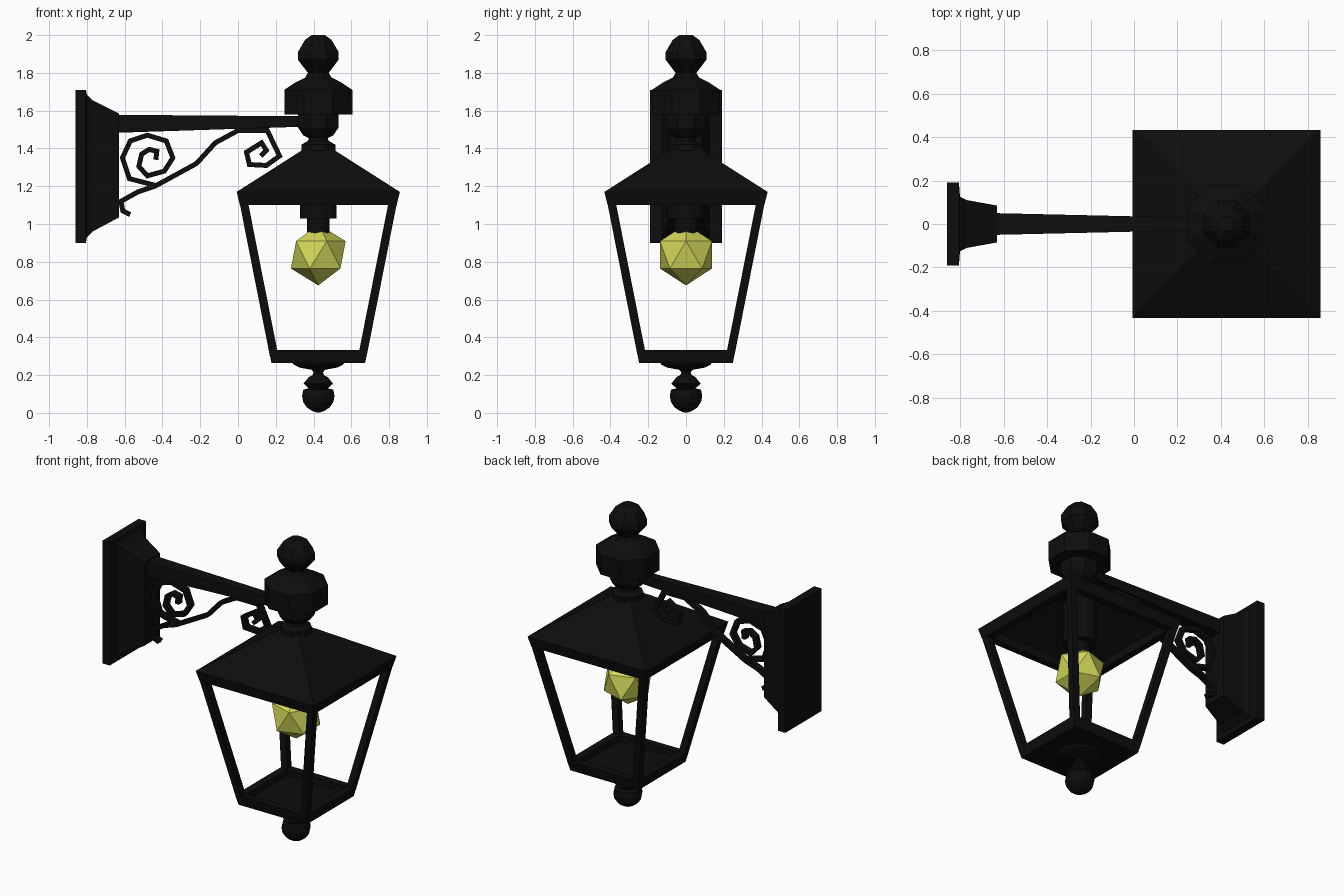
import bpy, bmesh
from math import pi, cos, sin
from mathutils import Vector

if "Cube" in bpy.data.objects:
    bpy.data.objects.remove(bpy.data.objects["Cube"])

CX = 0.425  # lantern axis


def material(name, rgb):
    m = bpy.data.materials.new(name)
    m.diffuse_color = (*rgb, 1)
    m.use_nodes = True
    m.node_tree.nodes["Principled BSDF"].inputs["Base Color"].default_value = m.diffuse_color
    return m


BLACK = material("black_iron", (0.004, 0.004, 0.004))
YELLOW = material("bulb_yellow", (0.65, 0.68, 0.1))


def loft(name, rings, closed=False, mat=BLACK):
    """Skin a list of equal-length vertex rings; cap ends or close the loop."""
    bm = bmesh.new()
    rows = [[bm.verts.new(p) for p in ring] for ring in rings]
    n = len(rows[0])
    pairs = list(zip(rows, rows[1:]))
    if closed:
        pairs.append((rows[-1], rows[0]))
    else:
        bm.faces.new(rows[0])
        bm.faces.new(rows[-1])
    for a, b in pairs:
        for i in range(n):
            j = (i + 1) % n
            bm.faces.new((a[i], a[j], b[j], b[i]))
    bmesh.ops.recalc_face_normals(bm, faces=bm.faces)
    me = bpy.data.meshes.new(name)
    bm.to_mesh(me)
    bm.free()
    ob = bpy.data.objects.new(name, me)
    bpy.context.collection.objects.link(ob)
    me.materials.append(mat)
    return ob


def turned(name, profile, sides=8, closed=False):
    """Revolve (half width, z) points about the lantern axis, flats facing the axes."""
    k = 1 / cos(pi / sides)
    rings = [[(CX + r * k * cos(2 * pi * (i + .5) / sides),
               r * k * sin(2 * pi * (i + .5) / sides), z) for i in range(sides)]
             for r, z in profile]
    return loft(name, rings, closed)


def beam(name, sections):
    """Rectangular sections (x, half depth, z low, z high) along x."""
    return loft(name, [[(x, -h, a), (x, h, a), (x, h, b), (x, -h, b)]
                       for x, h, a, b in sections])


def ribbon(name, pts, width=0.026, depth=0.04):
    """Flat bar following an (x, z) path with mitred corners."""
    pts = [Vector(p) for p in pts]
    rings = []
    for i, p in enumerate(pts):
        d1 = (p - pts[i - 1]).normalized() if i else (pts[1] - p).normalized()
        d2 = (pts[i + 1] - p).normalized() if i < len(pts) - 1 else d1
        t = (d1 + d2).normalized()
        o = Vector((-t.y, t.x)) * width / 2 / max(t.dot(d1), 0.6)
        a, b, h = p + o, p - o, depth / 2
        rings.append([(a.x, -h, a.y), (a.x, h, a.y), (b.x, h, b.y), (b.x, -h, b.y)])
    return loft(name, rings)


# Wall plate and tapering arm
beam("wall_plate", [(-.86, .19, .90, 1.71), (-.805, .19, .90, 1.71),
                    (-.80, .125, .93, 1.685), (-.77, .11, .96, 1.655),
                    (-.63, .085, 1.035, 1.585)])
beam("arm", [(-.64, .05, 1.483, 1.578), (.40, .026, 1.517, 1.57)])

# Wrought scrolls below the arm
ribbon("brace_scroll", [(-.57, 1.05), (-.61, 1.07), (-.62, 1.12), (-.53, 1.17),
                        (-.44, 1.20), (-.22, 1.32), (-.12, 1.43), (0, 1.495),
                        (.155, 1.495), (.22, 1.36), (.15, 1.31), (.06, 1.315),
                        (.045, 1.38), (.125, 1.43), (.15, 1.39), (.12, 1.36)])
ribbon("wall_scroll", [(-.44, 1.205), (-.575, 1.24), (-.612, 1.35), (-.57, 1.44),
                       (-.48, 1.47), (-.38, 1.44), (-.345, 1.35), (-.39, 1.28),
                       (-.48, 1.255), (-.525, 1.305), (-.51, 1.37), (-.47, 1.395),
                       (-.43, 1.385), (-.435, 1.34)])

# Finial, chimney cap and neck
turned("cap_and_finial", [(.035, 2.0), (.07, 1.975), (.108, 1.91), (.108, 1.87),
                          (.055, 1.80), (.07, 1.775), (.12, 1.75), (.18, 1.71),
                          (.18, 1.58), (.107, 1.58), (.107, 1.51), (.08, 1.47),
                          (.05, 1.455), (.055, 1.44), (.09, 1.42), (.09, 1.36)])

# Hollow square roof
turned("roof", [(.06, 1.405), (.09, 1.388), (.432, 1.17), (.415, 1.10), (.37, 1.10),
                (.37, 1.155), (.09, 1.345), (.06, 1.345)], 4, closed=True)

# Corner posts, sloping inwards to the base
for sx in (-1, 1):
    for sy in (-1, 1):
        loft("corner_post", [[(CX + sx * a, sy * b, z) for a, b in
                              ((h, h), (h - .045, h), (h - .045, h - .045), (h, h - .045))]
                             for h, z in ((.416, 1.11), (.256, .30))])

# Base tray with recessed floor
turned("base_tray", [(.248, .265), (.262, .332), (.213, .332), (.213, .29)], 4)

# Lower finial with bead and ball
ball = [(.086 * sin(a), .09 - .086 * cos(a)) for a in
        [pi * i / 8 for i in range(6, 0, -1)]]
turned("lower_finial", [(.14, .27), (.13, .255), (.10, .24), (.035, .228),
                        (.025, .215), (.03, .20), (.05, .19), (.078, .155),
                        (.05, .13)] + ball[1:] + [(.012, .003)], 12)

# Lamp socket and bulb
turned("socket", [(.06, 1.36), (.097, 1.30), (.097, 1.03), (.06, 1.03), (.06, .95)], 12)
bpy.ops.mesh.primitive_ico_sphere_add(subdivisions=1, radius=.162, location=(CX, 0, .837))
bulb = bpy.context.object
bulb.name = "bulb"
bulb.data.materials.append(YELLOW)
